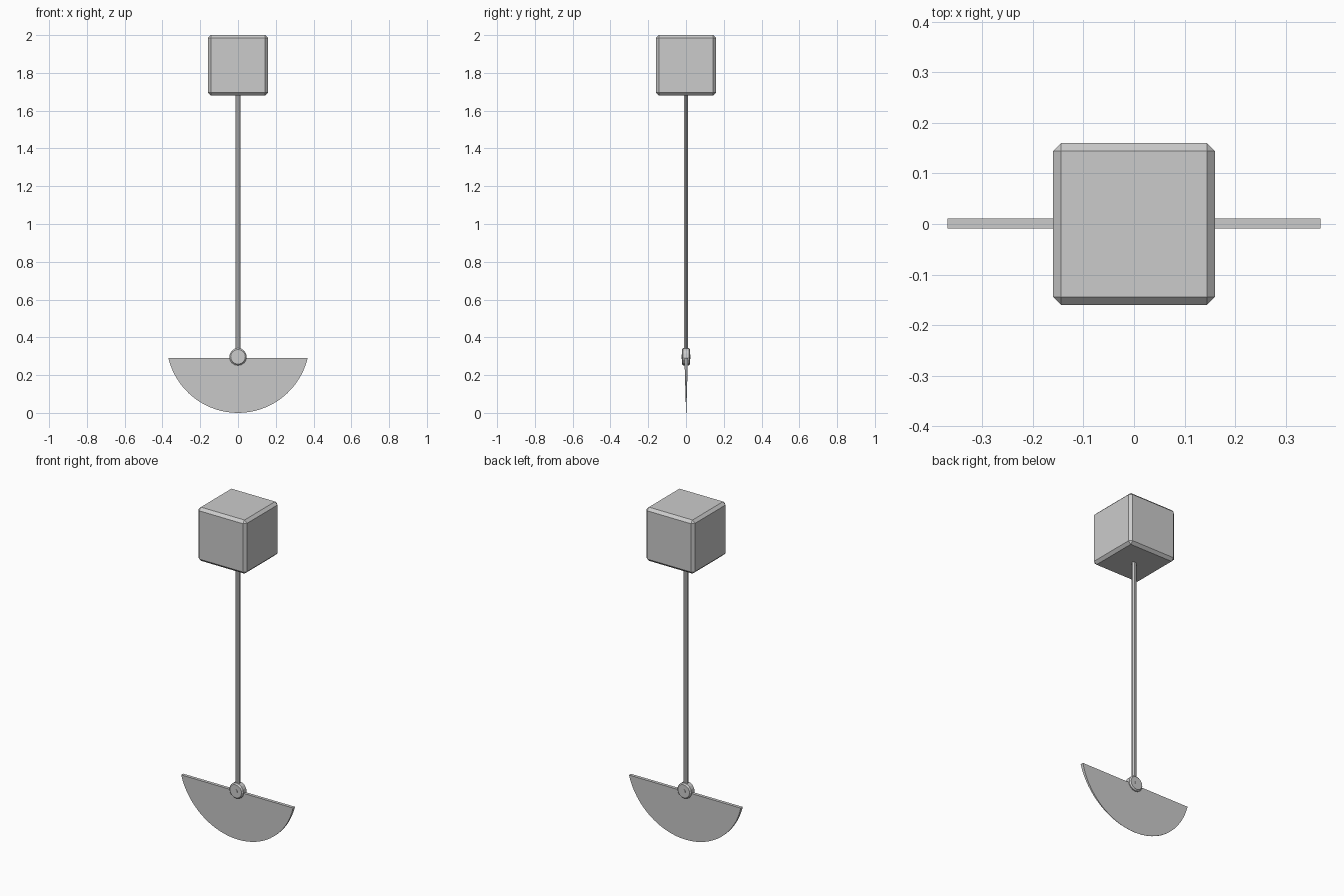
import bpy, bmesh, math
from mathutils import Matrix

if "Cube" in bpy.data.objects:
    bpy.data.objects.remove(bpy.data.objects["Cube"])


def make(name, bm):
    bmesh.ops.recalc_face_normals(bm, faces=bm.faces)
    mesh = bpy.data.meshes.new(name)
    bm.to_mesh(mesh)
    bm.free()
    obj = bpy.data.objects.new(name, mesh)
    bpy.context.collection.objects.link(obj)
    return obj


def disc(name, radius, depth, z, sides, bevel=0):
    # Cylinder whose axis runs front to back
    bm = bmesh.new()
    bmesh.ops.create_cone(bm, cap_ends=True, segments=sides, radius1=radius,
                          radius2=radius, depth=depth,
                          matrix=Matrix.Translation((0, 0, z)) @ Matrix.Rotation(math.pi / 2, 4, 'X'))
    if bevel:
        rims = [e for e in bm.edges if abs(e.verts[0].co.y - e.verts[1].co.y) < 1e-5]
        bmesh.ops.bevel(bm, geom=rims, offset=bevel, segments=1, affect='EDGES')
    return make(name, bm)


# Chamfered mounting block
bm = bmesh.new()
bmesh.ops.create_cube(bm, size=0.32, matrix=Matrix.Translation((0, 0, 1.84)))
bmesh.ops.bevel(bm, geom=bm.edges[:], offset=0.016, segments=1, affect='EDGES')
make("mounting_block", bm)

# Thin, slightly flattened swing rod
bm = bmesh.new()
bmesh.ops.create_cone(bm, cap_ends=True, segments=8, radius1=0.014, radius2=0.014, depth=1.42,
                      matrix=Matrix.Translation((0, 0, 1.0)) @ Matrix.Diagonal((1, 0.72, 1, 1))
                      @ Matrix.Rotation(math.pi / 8, 4, 'Z'))
make("swing_rod", bm)

# Hub and its pin
disc("blade_hub", 0.046, 0.044, 0.297, 16, 0.007)
disc("hub_pin", 0.012, 0.048, 0.297, 8)

# Blade: circular segment, thick along the top and sharp at the bottom
top, half = 0.291, 0.369
R = (half ** 2 + top ** 2) / (2 * top)
span = math.asin(half / R)
N = 32
bm = bmesh.new()
sides = []
for s in (-1, 1):
    ring = []
    for i in range(N + 1):
        a = span * (2 * i / N - 1)
        z = R - R * math.cos(a)
        ring.append(bm.verts.new((R * math.sin(a), 0.001 + s * (0.0005 + 0.009 * z / top), z)))
    bm.faces.new(ring)
    sides.append(ring)
f, b = sides
for i in range(N + 1):
    j = (i + 1) % (N + 1)
    bm.faces.new((f[i], f[j], b[j], b[i]))
make("blade", bm)
